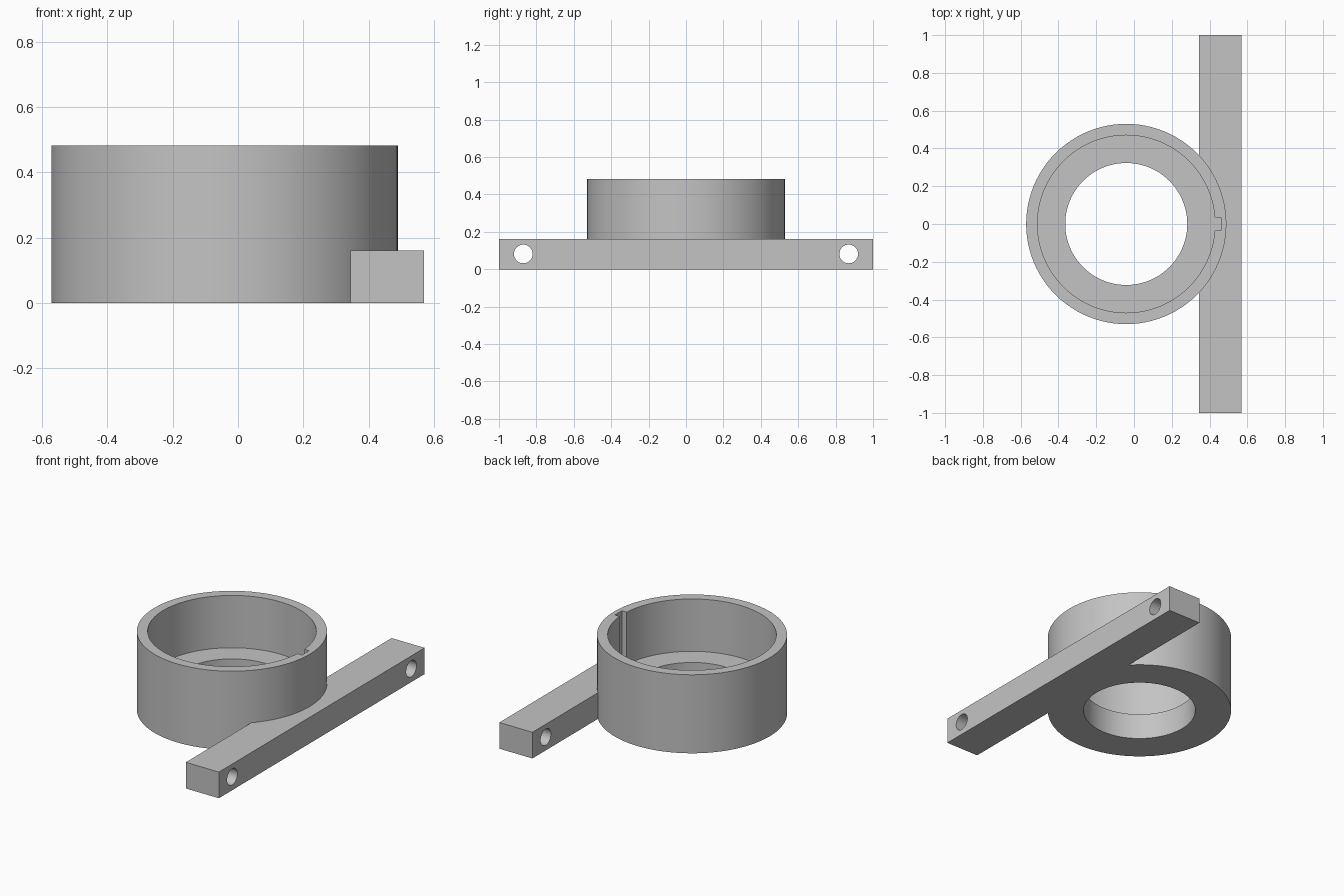
import bpy, bmesh, math
from mathutils import Matrix, Vector

old = bpy.data.objects.get("Cube")
if old:
    bpy.data.objects.remove(old, do_unlink=True)

grey = bpy.data.materials.new("plain grey")
grey.use_nodes = True
grey.diffuse_color = (0.55, 0.55, 0.55, 1)
grey.node_tree.nodes["Principled BSDF"].inputs["Base Color"].default_value = (0.55, 0.55, 0.55, 1)

RING_X, OUTER, BORE, HOLE = -0.041, 0.53, 0.47, 0.323
HEIGHT, FLOOR = 0.483, 0.161


def make(name, bm):
    bmesh.ops.recalc_face_normals(bm, faces=bm.faces)
    mesh = bpy.data.meshes.new(name)
    bm.to_mesh(mesh)
    bm.free()
    mesh.materials.append(grey)
    obj = bpy.data.objects.new(name, mesh)
    bpy.context.collection.objects.link(obj)
    return obj


def box(name, low, high):
    low, high = Vector(low), Vector(high)
    bm = bmesh.new()
    bmesh.ops.create_cube(bm, size=1, matrix=Matrix.Translation((low + high) / 2)
                          @ Matrix.Diagonal((*(high - low), 1)))
    return make(name, bm)


def cylinder(name, radius, depth, place, segments):
    bm = bmesh.new()
    bmesh.ops.create_cone(bm, cap_ends=True, segments=segments, radius1=radius,
                          radius2=radius, depth=depth, matrix=place)
    return make(name, bm)


def cut(target, cutter):
    cutter.hide_render = True
    mod = target.modifiers.new("cut", "BOOLEAN")
    mod.operation, mod.solver, mod.object = "DIFFERENCE", "EXACT", cutter
    bpy.context.view_layer.objects.active = target
    bpy.ops.object.modifier_apply(modifier=mod.name)
    bpy.data.objects.remove(cutter, do_unlink=True)


# Stepped ring: turned profile with a wide bore above a narrower through hole
profile = [(HOLE, 0), (OUTER, 0), (OUTER, HEIGHT), (BORE, HEIGHT), (BORE, FLOOR), (HOLE, FLOOR)]
bm = bmesh.new()
verts = [bm.verts.new((RING_X + r, 0, z)) for r, z in profile]
edges = [bm.edges.new((verts[i], verts[(i + 1) % len(verts)])) for i in range(len(verts))]
bmesh.ops.spin(bm, geom=verts + edges, cent=(RING_X, 0, 0), axis=(0, 0, 1),
               angle=math.tau, steps=96, use_duplicate=False)
bmesh.ops.remove_doubles(bm, verts=bm.verts, dist=0.0001)
ring = make("stepped_ring", bm)

# Key slot in the bore wall
cut(ring, box("slot_cutter", (0.38, -0.034, FLOOR + 0.0005), (0.46, 0.034, 0.6)))

# Mounting bar, hollowed where it meets the ring and drilled near both ends
bar = box("mounting_bar", (0.345, -1, 0), (0.57, 1, 0.161))
cut(bar, cylinder("ring_cutter", OUTER - 0.001, 1, Matrix.Translation((RING_X, 0, 0)), 96))
for side in (-1, 1):
    place = Matrix.Translation((0.45, side * 0.87, 0.082)) @ Matrix.Rotation(math.pi / 2, 4, "Y")
    cut(bar, cylinder("drill_cutter", 0.05, 1, place, 48))

# Smooth curved walls with crisp edges
bpy.ops.object.select_all(action="DESELECT")
for obj in (ring, bar):
    obj.select_set(True)
bpy.context.view_layer.objects.active = ring
bpy.ops.object.shade_smooth_by_angle(angle=math.radians(30))
